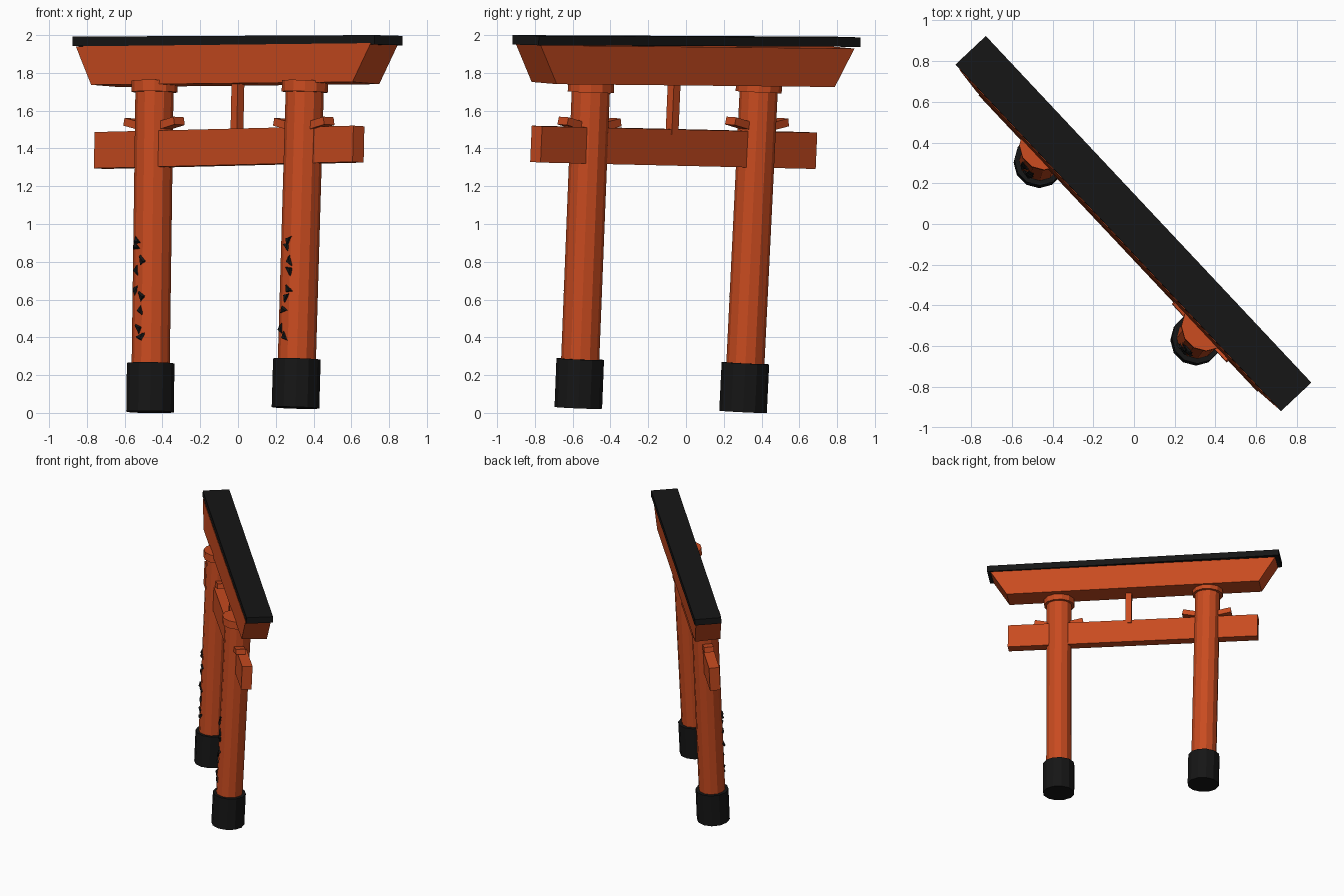
import bpy, bmesh, math, random
from mathutils import Matrix, Vector

if "Cube" in bpy.data.objects:
    bpy.data.objects.remove(bpy.data.objects["Cube"])

random.seed(4)
YAW = math.radians(-46.8)      # the gate stands diagonally


def material(name, rgb):
    m = bpy.data.materials.new(name)
    m.diffuse_color = (*rgb, 1)
    m.use_nodes = True
    m.node_tree.nodes["Principled BSDF"].inputs["Base Color"].default_value = m.diffuse_color
    return m


ORANGE = material("orange_paint", (0.58, 0.07, 0.014))
BLACK = material("black_paint", (0.008, 0.008, 0.008))


def finish(name, bm, mat, matrix=Matrix()):
    bmesh.ops.recalc_face_normals(bm, faces=bm.faces)
    me = bpy.data.meshes.new(name)
    bm.to_mesh(me)
    bm.free()
    me.materials.append(mat)
    ob = bpy.data.objects.new(name, me)
    ob.matrix_world = matrix
    bpy.context.collection.objects.link(ob)
    return ob


def frame(loc, pitch=0.045, roll=0.017):
    """x runs along the beams, y to the back; slight lean included."""
    return (Matrix.Translation(loc) @ Matrix.Rotation(YAW, 4, 'Z')
            @ Matrix.Rotation(-pitch, 4, 'X') @ Matrix.Rotation(-roll, 4, 'Y'))


def beam(name, half_bottom, half_top, depth, height, mat, matrix):
    """Trapezoid profile extruded through the depth."""
    bm = bmesh.new()
    h = height / 2
    profile = [(-half_bottom, -h), (half_bottom, -h), (half_top, h), (-half_top, h)]
    face = bm.faces.new([bm.verts.new((x, -depth / 2, z)) for x, z in profile])
    ext = bmesh.ops.extrude_face_region(bm, geom=[face])["geom"]
    bmesh.ops.translate(bm, vec=(0, depth, 0),
                        verts=[g for g in ext if isinstance(g, bmesh.types.BMVert)])
    return finish(name, bm, mat, matrix)


def drum(name, p, q, radius, mat):
    """Faceted cylinder between two points."""
    bm = bmesh.new()
    axis = q - p
    bmesh.ops.create_cone(bm, cap_ends=True, segments=12, radius1=radius,
                          radius2=radius, depth=axis.length)
    turn = Vector((0, 0, 1)).rotation_difference(axis).to_matrix().to_4x4()
    return finish(name, bm, mat, Matrix.Translation((p + q) / 2) @ turn)


# Roof slab, main lintel, tie beam and short centre strut
beam("roof_slab", 1.168, 1.168, 0.204, 0.05, BLACK, frame((-0.003, 0.002, 1.969), 0.02, 0.0035))
beam("main_lintel", 1.01, 1.14, 0.195, 0.205, ORANGE, frame((-0.011, -0.01, 1.841), 0.06, 0.0075))
beam("tie_beam", 1.0, 1.0, 0.08, 0.192, ORANGE, frame((-0.047, -0.065, 1.406)))
beam("centre_strut", 0.024, 0.024, 0.048, 0.29, ORANGE, frame((-0.003, -0.068, 1.62)))

# Pillars: centre of the foot, centre of the collar, foot bottom height
pillars = {
    "left": (Vector((-0.464, 0.308, 0.13)), Vector((-0.442, 0.386, 1.728)), 0.005),
    "right": (Vector((0.308, -0.565, 0.157)), Vector((0.354, -0.503, 1.73)), 0.027),
}
for side, (foot, collar, ground) in pillars.items():
    def at(z):
        return foot.lerp(collar, (z - foot.z) / (collar.z - foot.z))

    drum(side + "_pillar", at(ground + 0.1), at(1.74), 0.101, ORANGE)
    drum(side + "_foot", at(ground), at(ground + 0.258), 0.126, BLACK)
    drum(side + "_collar", at(1.698), at(1.758), 0.122, ORANGE)

    # Wedges rising outwards on both sides of the pillar
    for s, label in ((-1, "outer"), (1, "inner")):
        m = frame(at(1.528)) @ Matrix.Translation((s * 0.12, 0, 0)) @ Matrix.Rotation(-s * 0.2, 4, 'Y')
        beam(f"{side}_{label}_wedge", 0.075, 0.075, 0.075, 0.042, ORANGE, m)

    # Flakes of dark paint down the front of the pillar
    bm = bmesh.new()
    for z in (0.91, 0.88, 0.80, 0.75, 0.65, 0.61, 0.54, 0.44, 0.40):
        m = (frame(at(z)) @ Matrix.Translation((random.uniform(-0.03, 0.03), -0.1, 0))
             @ Matrix.Rotation(math.pi / 2 + random.uniform(-0.5, 0.5), 4, 'X')
             @ Matrix.Rotation(random.uniform(0, 6), 4, 'Z')
             @ Matrix.Diagonal((1.3, 0.8, 1, 1)))
        bmesh.ops.create_cone(bm, cap_ends=True, segments=3, radius1=0.028,
                              radius2=0.02, depth=0.014, matrix=m)
    finish(side + "_paint_flakes", bm, BLACK)
